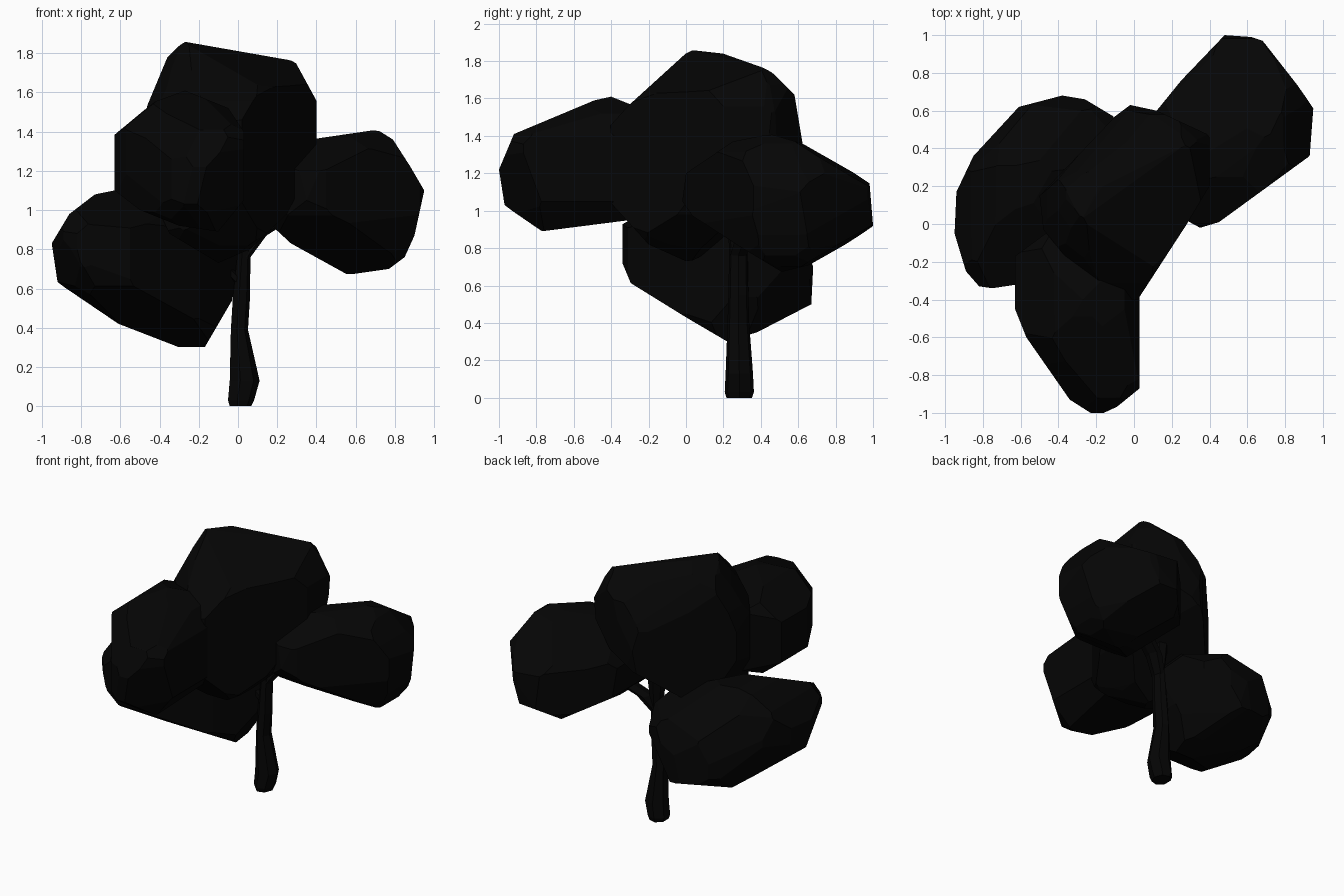
import bpy
import bmesh
import math
from itertools import product
from mathutils import Vector

default = bpy.data.objects.get("Cube")
if default:
    bpy.data.objects.remove(default, do_unlink=True)


def make_material(name, value):
    mat = bpy.data.materials.new(name)
    mat.use_nodes = True
    colour = (value, value, value, 1)
    mat.diffuse_color = colour
    shader = mat.node_tree.nodes["Principled BSDF"]
    shader.inputs["Base Color"].default_value = colour
    return mat


near_black = make_material("near black", 0.0015)


def drawing_plane(turn, tilt):
    """Right and up axes of a drawing plane turned about z and then tilted."""
    a, e = math.radians(turn), math.radians(tilt)
    right = Vector((math.cos(a), math.sin(a), 0))
    up = Vector((-math.sin(a) * math.sin(e), math.cos(a) * math.sin(e), math.cos(e)))
    return right, up


FRONT = drawing_plane(0, 0)
SIDE = drawing_plane(90, 0)
TOP = drawing_plane(0, 90)
HIGH = drawing_plane(35, 25)
HIGH_BACK = drawing_plane(35, -25)
LOW_BACK = drawing_plane(140, -30)


def finish(bm, name):
    """Turn the bmesh into a flat shaded object."""
    bmesh.ops.recalc_face_normals(bm, faces=bm.faces[:])
    mesh = bpy.data.meshes.new(name)
    bm.to_mesh(mesh)
    bm.free()
    mesh.materials.append(near_black)
    obj = bpy.data.objects.new(name, mesh)
    bpy.context.scene.collection.objects.link(obj)
    return obj


def slice_off(bm, point, normal):
    """Cut away everything beyond a plane and close the convex solid again."""
    geom = bm.verts[:] + bm.edges[:] + bm.faces[:]
    bmesh.ops.bisect_plane(bm, geom=geom, plane_co=point, plane_no=normal, clear_outer=True)
    corners = [v.co.copy() for v in bm.verts]
    bm.clear()
    for co in corners:
        bm.verts.new(co)
    bmesh.ops.remove_doubles(bm, verts=bm.verts[:], dist=0.003)
    bmesh.ops.convex_hull(bm, input=bm.verts[:])
    loose = [v for v in bm.verts if not v.link_faces]
    bmesh.ops.delete(bm, geom=loose, context="VERTS")


def box_middle(bm):
    cos = [v.co for v in bm.verts]
    return Vector([(min(c[i] for c in cos) + max(c[i] for c in cos)) / 2 for i in range(3)])


def carve(bm, plane, outline, middle):
    """Trim the solid along each edge of an outline on a drawing plane."""
    right, up = plane
    for (u, v), (u2, v2) in zip(outline, outline[1:]):
        point = right * u + up * v
        normal = (right * (v2 - v) - up * (u2 - u)).normalized()
        if normal.dot(point - middle) < 0:
            normal.negate()
        slice_off(bm, point, normal)


def foliage(name, front, side, top, oblique, chamfer=0.94):
    """Carve a faceted clump from a block, then knock off its corners."""
    bm = bmesh.new()
    bmesh.ops.create_cube(bm, size=4)
    xs, zs = zip(*front)
    ys = [p[0] for p in side]
    middle = Vector([(min(s) + max(s)) / 2 for s in (xs, ys, zs)])
    for plane, outline in ((FRONT, front), (SIDE, side), (TOP, top)):
        carve(bm, plane, outline + outline[:1], middle)
    for plane, outline in oblique:
        carve(bm, plane, outline, middle)
    middle = box_middle(bm)
    for signs in product((-1, 1), repeat=3):
        normal = Vector(signs).normalized()
        reach = max(normal.dot(v.co - middle) for v in bm.verts)
        slice_off(bm, middle + normal * reach * chamfer, normal)
    bmesh.ops.dissolve_limit(bm, angle_limit=math.radians(2),
                             verts=bm.verts[:], edges=bm.edges[:])
    return finish(bm, name)


def limb(name, stations, sides=7):
    """Loft horizontal rings given as centre, x radius and y radius."""
    bm = bmesh.new()
    rings = []
    for x, y, z, rx, ry in stations:
        ring = []
        for i in range(sides):
            t = math.tau * i / sides
            ring.append(bm.verts.new((x + rx * math.cos(t), y + ry * math.sin(t), z)))
        rings.append(ring)
    for low, high in zip(rings, rings[1:]):
        for i in range(sides):
            j = (i + 1) % sides
            bm.faces.new((low[i], low[j], high[j], high[i]))
    bm.faces.new(rings[0])
    bm.faces.new(rings[-1])
    return finish(bm, name)


# Forward-reaching clump
foliage(
    "front_foliage",
    front=[(-.63, 1.1), (-.5, 1), (-.3, .92), (-.1, .89), (.03, 1.05), (.03, 1.4),
           (-.05, 1.52), (-.27, 1.61), (-.46, 1.54), (-.63, 1.42)],
    side=[(-1, 1.22), (-.97, 1.03), (-.93, 1), (-.77, .89), (-.3, .95), (0, 1.05),
          (0, 1.45), (-.4, 1.61), (-.49, 1.59), (-.92, 1.41)],
    top=[(-.63, -.45), (-.57, -.6), (-.34, -.93), (-.23, -1), (-.13, -1), (.03, -.87),
         (.03, -.3), (-.1, 0), (-.4, 0), (-.63, -.17)],
    oblique=[
        (HIGH, [(-.82, 1.22), (-.53, 1.4)]),
        (HIGH_BACK, [(-.39, 1.55), (-.55, 1.6), (-.68, 1.56), (-.82, 1.37), (-.83, 1.23),
                     (-.78, 1), (-.55, .83)]),
        (LOW_BACK, [(-.585, .82), (-.46, .44), (-.27, .4), (.04, .47)]),
    ],
)

# Low clump on the -x side
foliage(
    "lower_foliage",
    front=[(-.95, .83), (-.92, .63), (-.61, .42), (-.3, .3), (-.17, .3), (-.03, .54),
           (.02, .8), (-.15, 1), (-.4, 1.1), (-.63, 1.1), (-.73, 1.08), (-.86, .98)],
    side=[(-.35, .95), (-.34, .72), (-.29, .6), (0, .43), (.21, .3), (.38, .35),
          (.67, .5), (.68, .7), (.58, .95), (.35, 1.1), (-.1, 1.1)],
    top=[(-.95, -.05), (-.89, -.25), (-.82, -.33), (-.75, -.34), (-.55, -.31), (-.2, 0),
         (0, .3), (-.11, .57), (-.26, .66), (-.38, .68), (-.61, .62), (-.85, .36), (-.94, .17)],
    oblique=[
        (HIGH, [(-.88, .91), (-.85, .75), (-.8, .62), (0, .38), (.12, .47)]),
        (HIGH_BACK, [(.12, .73), (-.37, .83), (-.85, .77), (-.88, .66), (-.77, .36),
                     (-.3, .1), (.1, .13), (.22, .41)]),
        (LOW_BACK, [(.33, .92), (.6, .92), (.82, .78), (.89, .54), (.8, .33),
                    (.71, .25), (.42, .16)]),
    ],
)

# Tall crown clump with a slanting ridge
foliage(
    "crown_foliage",
    front=[(-.5, 1.4), (-.46, 1.54), (-.36, 1.78), (-.28, 1.86), (.29, 1.76),
           (.41, 1.54), (.41, 1.3), (.25, .98), (.06, .8), (-.1, .73), (-.35, .88), (-.5, 1.2)],
    side=[(-.41, 1.45), (-.31, 1.56), (.02, 1.86), (.2, 1.84), (.43, 1.77), (.58, 1.62),
          (.63, 1.32), (.61, 1.12), (.5, .92), (.3, .77), (0, .73), (-.2, .82), (-.41, 1.05)],
    top=[(-.5, .15), (-.48, -.03), (-.3, -.25), (-.05, -.41), (.02, -.4), (.28, 0),
         (.4, .2), (.4, .47), (.12, .6), (-.02, .63), (-.1, .57)],
    oblique=[
        (HIGH, [(-.44, 1.38), (-.29, 1.64), (-.21, 1.76), (-.04, 1.78), (.49, 1.67),
                (.585, 1.47), (.6, 1.43), (.57, 1.27)]),
        (HIGH, [(.21, .8), (.01, .69), (-.1, .65), (-.3, .75)]),
        (HIGH_BACK, [(-.45, 1.24), (-.32, 1.49), (-.22, 1.61), (.49, 1.515), (.59, 1.32),
                     (.58, 1.18), (.49, .99), (.34, .84), (.13, .73)]),
        (LOW_BACK, [(.07, 1.78), (.31, 1.65), (.41, 1.52), (.46, 1.41), (.49, .95)]),
    ],
    chamfer=0.97,
)

# Clump reaching back on the +x side
foliage(
    "back_foliage",
    front=[(.71, 1.41), (.79, 1.36), (.88, 1.22), (.95, 1.1), (.9, .87), (.85, .76),
           (.77, .7), (.56, .67), (.27, .83), (.14, .95), (.12, 1.15), (.3, 1.35)],
    side=[(.45, 1.41), (.62, 1.36), (.85, 1.25), (.98, 1.16), (1, .92), (.91, .84),
          (.66, .71), (.5, .67), (.3, .8), (.05, .95), (-.02, 1.05), (0, 1.2), (.25, 1.37)],
    top=[(.48, 1), (.62, .99), (.68, .97), (.88, .73), (.95, .62), (.93, .36),
         (.45, .01), (.35, -.02), (.22, .05), (.12, .3), (.12, .6), (.25, .76)],
    oblique=[
        (HIGH, [(.57, 1.275), (.855, 1.3), (1.11, 1.2), (1.14, 1.1), (1.14, .93), (1.11, .77),
                (.97, .62), (.85, .61), (.67, .66), (.26, .79)]),
        (HIGH_BACK, [(.7, 1.29), (.88, 1.28), (.945, 1.26), (1.13, 1.04), (1.11, .79),
                     (1.07, .64), (.8, .54), (.39, .71)]),
        (LOW_BACK, [(-.48, 1.39), (-.48, 1.28), (-.37, 1.02)]),
    ],
    chamfer=0.96,
)

# Trunk with a swollen foot
limb("trunk", [
    (.01, .285, 0, .058, .07), (.012, .285, .03, .07, .08), (.03, .285, .13, .08, .075),
    (.005, .28, .39, .046, .06), (.015, .28, .55, .046, .055), (.03, .28, .8, .034, .05),
    (.03, .28, 1, .06, .07),
])

# Short branches into the side clumps
limb("left_branch", [(.03, .28, .76, .034, .05), (.1, .32, .87, .045, .06), (.3, .4, 1, .05, .06)], 6)
limb("right_branch", [(.02, .28, .62, .03, .04), (-.08, .28, .72, .04, .04), (-.25, .28, .8, .05, .05)], 6)
